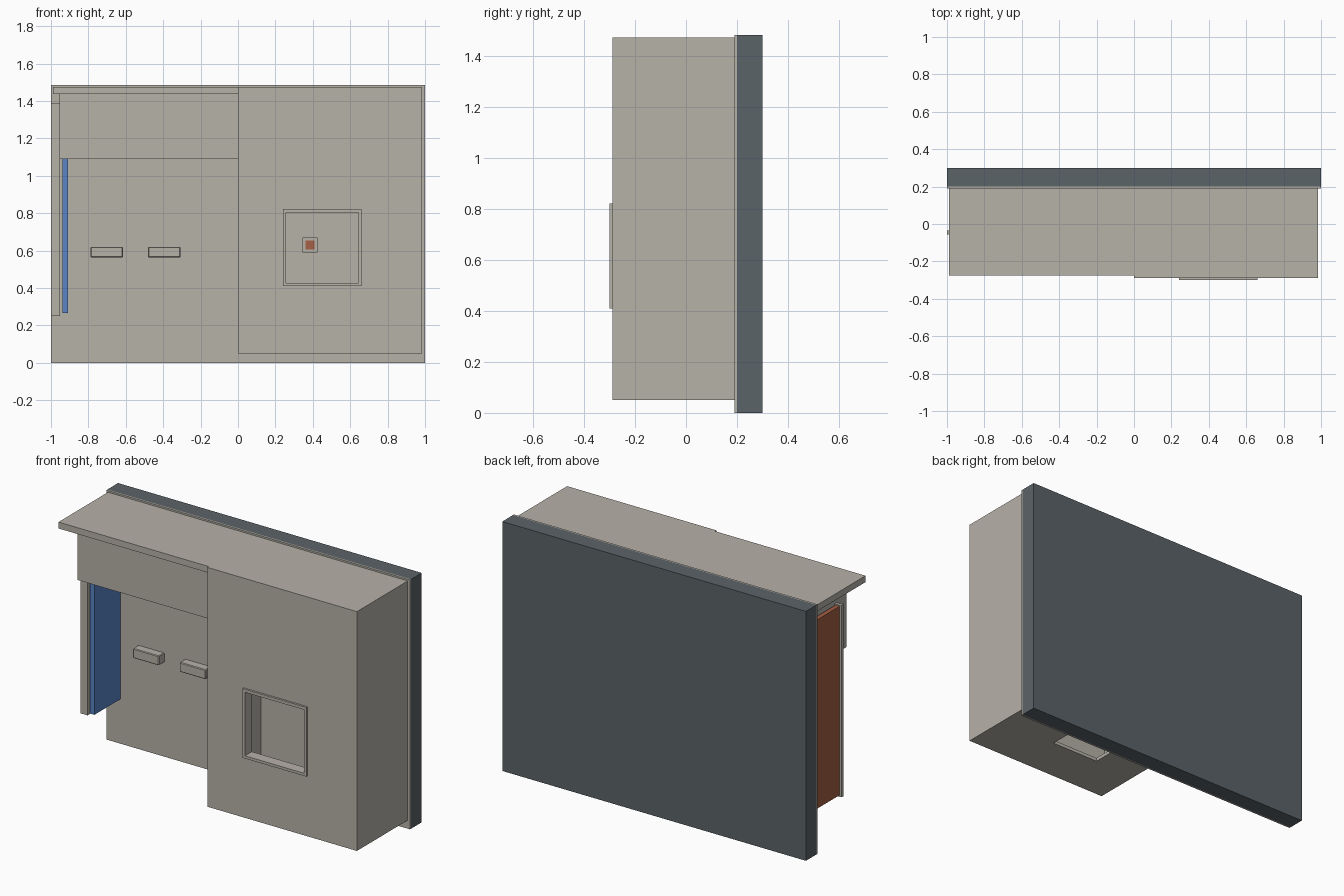
import bpy, bmesh

if "Cube" in bpy.data.objects:
    bpy.data.objects.remove(bpy.data.objects["Cube"])

# Flat colours
def colour(name, rgb):
    m = bpy.data.materials.new(name)
    m.diffuse_color = (*rgb, 1)
    m.use_nodes = True
    m.node_tree.nodes["Principled BSDF"].inputs["Base Color"].default_value = m.diffuse_color
    return m

GREY = colour("warm grey", (0.47, 0.445, 0.395))
SLATE = colour("dark slate", (0.105, 0.125, 0.138))
BLUE = colour("blue", (0.10, 0.235, 0.57))
RED = colour("brick red", (0.38, 0.115, 0.06))

def finish(name, bm, mat):
    bmesh.ops.recalc_face_normals(bm, faces=bm.faces)
    me = bpy.data.meshes.new(name)
    bm.to_mesh(me)
    bm.free()
    me.materials.append(mat)
    ob = bpy.data.objects.new(name, me)
    bpy.context.collection.objects.link(ob)
    return ob

# Box from its extents
def box(name, x, y, z, mat=GREY, bevel=0):
    bm = bmesh.new()
    bmesh.ops.create_cube(bm, size=1)
    for v in bm.verts:
        v.co = [r[0] + (c + 0.5) * (r[1] - r[0]) for c, r in zip(v.co, (x, y, z))]
    if bevel:
        bmesh.ops.bevel(bm, geom=bm.edges[:], offset=bevel, segments=1, affect='EDGES')
    return finish(name, bm, mat)

# Plate with a rectangular hole: rectangles are (u0, u1, v0, v1), depth runs along the axis
def holed_plate(name, axis, outer, inner, depth, mat=GREY):
    bm = bmesh.new()
    loops = []
    for r in (outer, inner):
        for d in depth:
            pts = [(r[0], r[2]), (r[1], r[2]), (r[1], r[3]), (r[0], r[3])]
            loops.append([bm.verts.new((u, d, v) if axis == 'Y' else (u, v, d)) for u, v in pts])
    for a, b in ((0, 1), (1, 3), (3, 2), (2, 0)):
        for i in range(4):
            j = (i + 1) % 4
            bm.faces.new((loops[a][i], loops[a][j], loops[b][j], loops[b][i]))
    return finish(name, bm, mat)

# Rear slab and its facing board
box("back_slab", (-1, 1), (0.2, 0.3), (0, 1.485), SLATE)
box("facing_board", (-1, 1), (0.19, 0.2), (0, 1.485))

# Hollow room on the right: front with window, sides, ceiling, floor with opening
holed_plate("room_front", 'Y', (0, 0.985, 0.05, 1.475), (0.255, 0.645, 0.425, 0.805), (-0.288, -0.24))
box("room_left_wall", (0, 0.02), (-0.24, 0.19), (0.05, 1.475))
box("room_right_wall", (0.965, 0.985), (-0.24, 0.19), (0.05, 1.475))
box("room_ceiling", (0.02, 0.965), (-0.24, 0.19), (1.435, 1.475))
holed_plate("room_floor", 'Z', (0.02, 0.965, -0.24, 0.19), (0.28, 0.60, 0.0, 0.18), (0.05, 0.07))
holed_plate("window_frame", 'Y', (0.24, 0.66, 0.41, 0.822), (0.256, 0.644, 0.426, 0.804), (-0.3, -0.235))

# Wall switch seen through the window
box("switch_plate", (0.345, 0.425), (0.165, 0.19), (0.59, 0.67))
box("switch_button", (0.36, 0.41), (0.157, 0.165), (0.605, 0.655), RED)

# Canopy on the left: roof, soffit and hanging fascia
box("canopy_roof", (-0.99, 0), (-0.275, 0.19), (1.437, 1.475))
box("canopy_soffit", (-0.955, 0), (-0.145, 0.19), (1.36, 1.437))
box("canopy_fascia", (-0.955, 0), (-0.145, -0.12), (1.09, 1.36))

# Side screen: edge post with a red and a blue panel
box("screen_post", (-1, -0.952), (-0.055, -0.035), (0.25, 1.39))
box("outer_panel", (-0.988, -0.962), (-0.035, 0.19), (0.26, 1.385), RED)
box("inner_panel", (-0.938, -0.908), (-0.055, 0.19), (0.265, 1.36), BLUE)

# Two grab bars on the wall
for i, x in enumerate((-0.788, -0.48)):
    box(f"grab_bar_{i + 1}", (x, x + 0.172), (0.135, 0.19), (0.563, 0.62), bevel=0.004)
